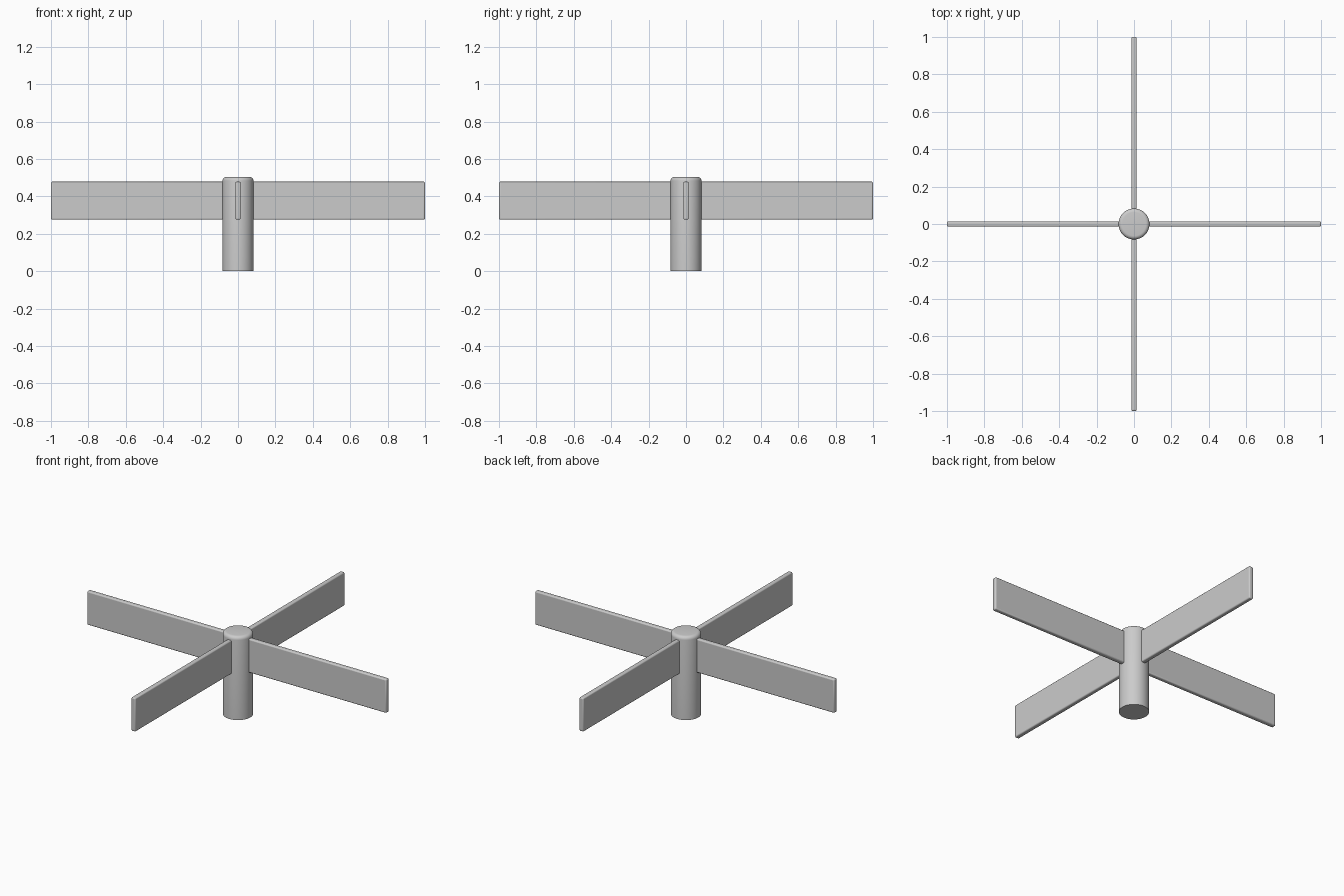
import bpy, math

if "Cube" in bpy.data.objects:
    bpy.data.objects.remove(bpy.data.objects["Cube"])

HUB_R, HUB_H = 0.083, 0.503
BLADE_Z0, BLADE_Z1, BLADE_T = 0.275, 0.478, 0.028


def finish(obj, angle=40):
    bpy.ops.object.select_all(action='DESELECT')
    obj.select_set(True)
    bpy.context.view_layer.objects.active = obj
    bpy.ops.object.shade_smooth_by_angle(angle=math.radians(angle))


def lathe(name, profile, sides):
    verts, faces = [], []
    for r, z in profile:
        for i in range(sides):
            a = 2 * math.pi * i / sides
            verts.append((r * math.cos(a), r * math.sin(a), z))
    for k in range(len(profile) - 1):
        for i in range(sides):
            j = (i + 1) % sides
            faces.append((k * sides + i, k * sides + j,
                          (k + 1) * sides + j, (k + 1) * sides + i))
    faces.append(tuple(reversed(range(sides))))
    faces.append(tuple(range((len(profile) - 1) * sides, len(profile) * sides)))
    mesh = bpy.data.meshes.new(name)
    mesh.from_pydata(verts, [], faces)
    obj = bpy.data.objects.new(name, mesh)
    bpy.context.collection.objects.link(obj)
    return obj


def blade(name, angle):
    r0, r1 = 0.06, 1.0
    mid = (r0 + r1) / 2
    bpy.ops.mesh.primitive_cube_add(
        size=1,
        location=(mid * math.cos(angle), mid * math.sin(angle), (BLADE_Z0 + BLADE_Z1) / 2),
        rotation=(0, 0, angle))
    obj = bpy.context.object
    obj.name = name
    obj.scale = (r1 - r0, BLADE_T, BLADE_Z1 - BLADE_Z0)
    bpy.ops.object.transform_apply(location=False, rotation=False, scale=True)
    bevel = obj.modifiers.new("soft_edges", 'BEVEL')
    bevel.width = 0.007
    bevel.segments = 3
    finish(obj)


# Upright hub with a rounded top rim
rim = 0.02
profile = [(HUB_R, 0.0)]
for s in range(6):
    t = math.pi / 2 * s / 5
    profile.append((HUB_R - rim + rim * math.cos(t), HUB_H - rim + rim * math.sin(t)))
finish(lathe("hub", profile, 48))

# Four radial blades
for n, side in enumerate(("right", "back", "left", "front")):
    blade(side + "_blade", n * math.pi / 2)
